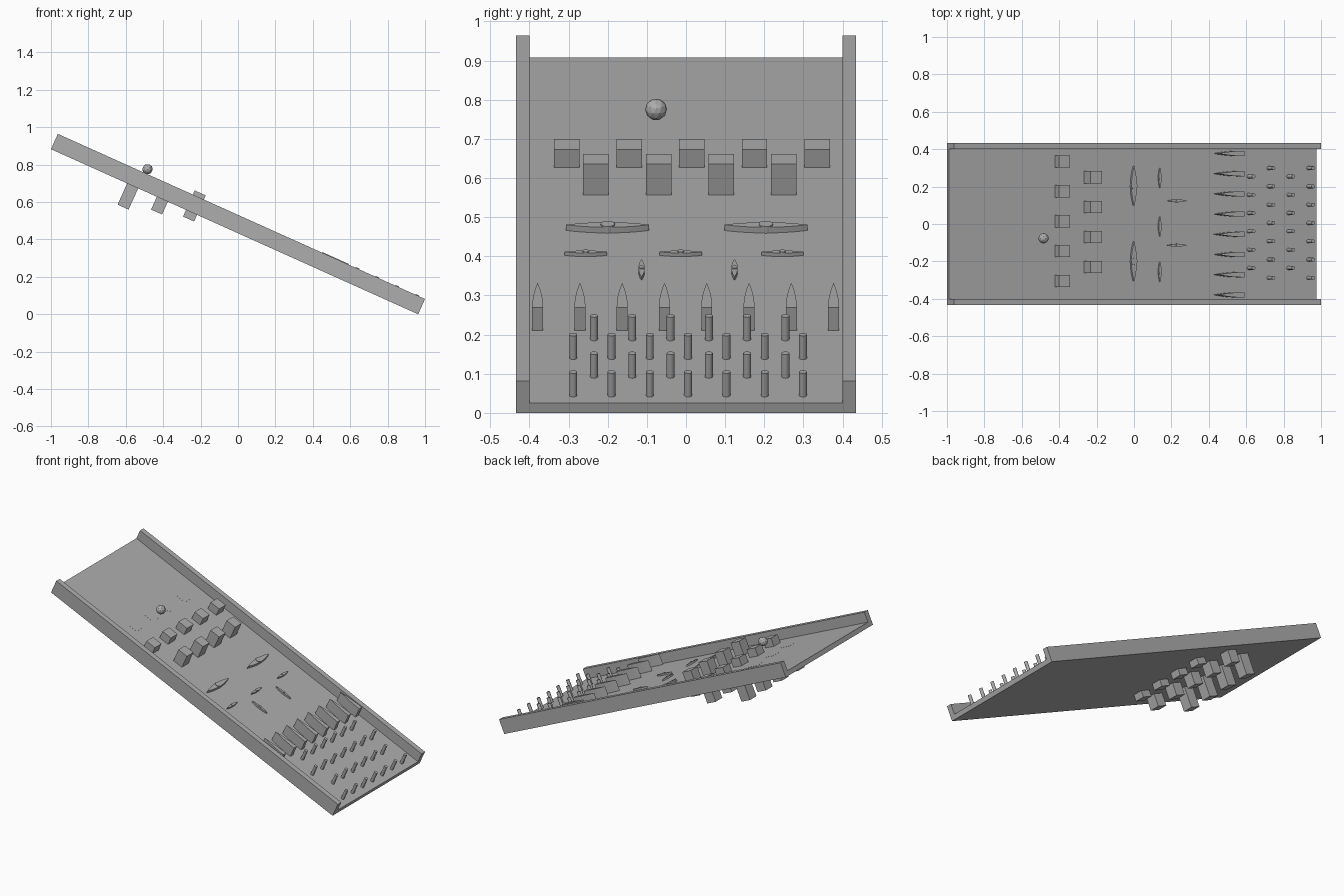
import bpy, bmesh, math
from mathutils import Matrix

if "Cube" in bpy.data.objects:
    bpy.data.objects.remove(bpy.data.objects["Cube"])

# Everything is laid out flat (x = downhill, z = off the floor) and then tilted
TILT = (Matrix.Translation((0, 0, 0.4636))
        @ Matrix.Rotation(math.radians(24.21), 4, 'Y'))
U0, U1 = -1.0839, 1.0687      # uphill and downhill ends
FLOOR, WALL = 0.028, 0.0617   # floor thickness, wall height above the floor

grey = bpy.data.materials.new("plain grey")
grey.diffuse_color = (0.42, 0.42, 0.42, 1)
grey.use_nodes = True
grey.node_tree.nodes["Principled BSDF"].inputs["Base Color"].default_value = grey.diffuse_color


def finish(name, bm, smooth=False):
    bmesh.ops.recalc_face_normals(bm, faces=bm.faces)
    bm.transform(TILT)
    mesh = bpy.data.meshes.new(name)
    bm.to_mesh(mesh)
    bm.free()
    mesh.materials.append(grey)
    ob = bpy.data.objects.new(name, mesh)
    bpy.context.collection.objects.link(ob)
    if smooth:
        bpy.ops.object.select_all(action='DESELECT')
        ob.select_set(True)
        bpy.context.view_layer.objects.active = ob
        bpy.ops.object.shade_smooth_by_angle(angle=math.radians(35))
    return ob


def box(name, x0, x1, y0, y1, z0, z1):
    bm = bmesh.new()
    m = (Matrix.Translation(((x0 + x1) / 2, (y0 + y1) / 2, (z0 + z1) / 2))
         @ Matrix.Diagonal((x1 - x0, y1 - y0, z1 - z0, 1)))
    bmesh.ops.create_cube(bm, size=1, matrix=m)
    return finish(name, bm)


def add_cylinder(bm, x, y, radius, height, sides):
    bmesh.ops.create_cone(bm, cap_ends=True, segments=sides, radius1=radius,
                          radius2=radius, depth=height,
                          matrix=Matrix.Translation((x, y, height / 2)))


def add_prism(bm, outline, height):
    low = [bm.verts.new((x, y, 0)) for x, y in outline]
    high = [bm.verts.new((x, y, height)) for x, y in outline]
    bm.faces.new(low)
    bm.faces.new(high)
    n = len(outline)
    for i in range(n):
        j = (i + 1) % n
        bm.faces.new((low[i], low[j], high[j], high[i]))


# Tray: floor and two side walls
box("tray_floor", U0, U1, -0.40, 0.40, -FLOOR, 0)
for side, (a, b) in (("left", (-0.434, -0.40)), ("right", (0.40, 0.434))):
    box("side_wall_" + side, U0, U1, a, b, -FLOOR, WALL)

# Sliding blocks: each row is raised to a different height through the floor
for row, (x, top, y0, count) in enumerate(((-0.605, 0.0005, -0.23, 4),
                                           (-0.431, 0.050, -0.305, 5),
                                           (-0.260, 0.086, -0.23, 4))):
    for i in range(count):
        y = y0 + 0.16 * i
        box(f"sliding_block_{row}_{i}", x - 0.0323, x + 0.0323,
            y - 0.0325, y + 0.0325, top - 0.153, top)

# Ball bouncing above the floor
bm = bmesh.new()
bmesh.ops.create_icosphere(bm, subdivisions=2, radius=0.028,
                           matrix=Matrix.Translation((-0.569, -0.0765, 0.086)))
finish("ball", bm)


# Spinners: a lens-shaped paddle with a round hub
def spinner(name, x, y, half_len, half_wid, height, hub, along_slope=False):
    bm = bmesh.new()
    n = 10
    side = [(-1 + 2 * i / n) for i in range(n)]
    pts = [(half_wid * (1 - s * s), half_len * s) for s in side]
    pts += [(-a, -b) for a, b in pts]
    if along_slope:
        pts = [(b, -a) for a, b in pts]
    add_prism(bm, [(x + a, y + b) for a, b in pts], height)
    add_cylinder(bm, x, y, hub, height + 0.003, 16)
    finish(name, bm, True)


for i, y in enumerate((-0.20, 0.204)):
    spinner(f"large_spinner_{i}", -0.006, y, 0.106, 0.016, 0.016, 0.018)
for i, y in enumerate((-0.256, -0.0135, 0.2465)):
    spinner(f"small_spinner_{i}", 0.149, y, 0.054, 0.008, 0.010, 0.008)
for i, y in enumerate((-0.1135, 0.124)):
    spinner(f"slope_spinner_{i}", 0.25, y, 0.056, 0.008, 0.010, 0.008, True)

# Lane dividers: pointed uphill, square downhill
for i in range(8):
    y = -0.379 + 0.108 * i
    half = [(0.6185 - 0.1525 * k / 8, 0.014 * (1 - (k / 8) ** 2)) for k in range(9)]
    outline = [(a, y + b) for a, b in half]
    outline += [(a, y - b) for a, b in reversed(half[:-1])]
    bm = bmesh.new()
    add_prism(bm, outline, 0.0655)
    finish(f"lane_divider_{i}", bm, True)

# Four staggered rows of pins
for row in range(4):
    y0, count = ((-0.235, 6), (-0.288, 7))[row % 2]
    bm = bmesh.new()
    for i in range(count):
        add_cylinder(bm, 0.672 + 0.1165 * row, y0 + 0.0978 * i, 0.01, 0.066, 16)
    finish(f"pin_row_{row}", bm, True)
